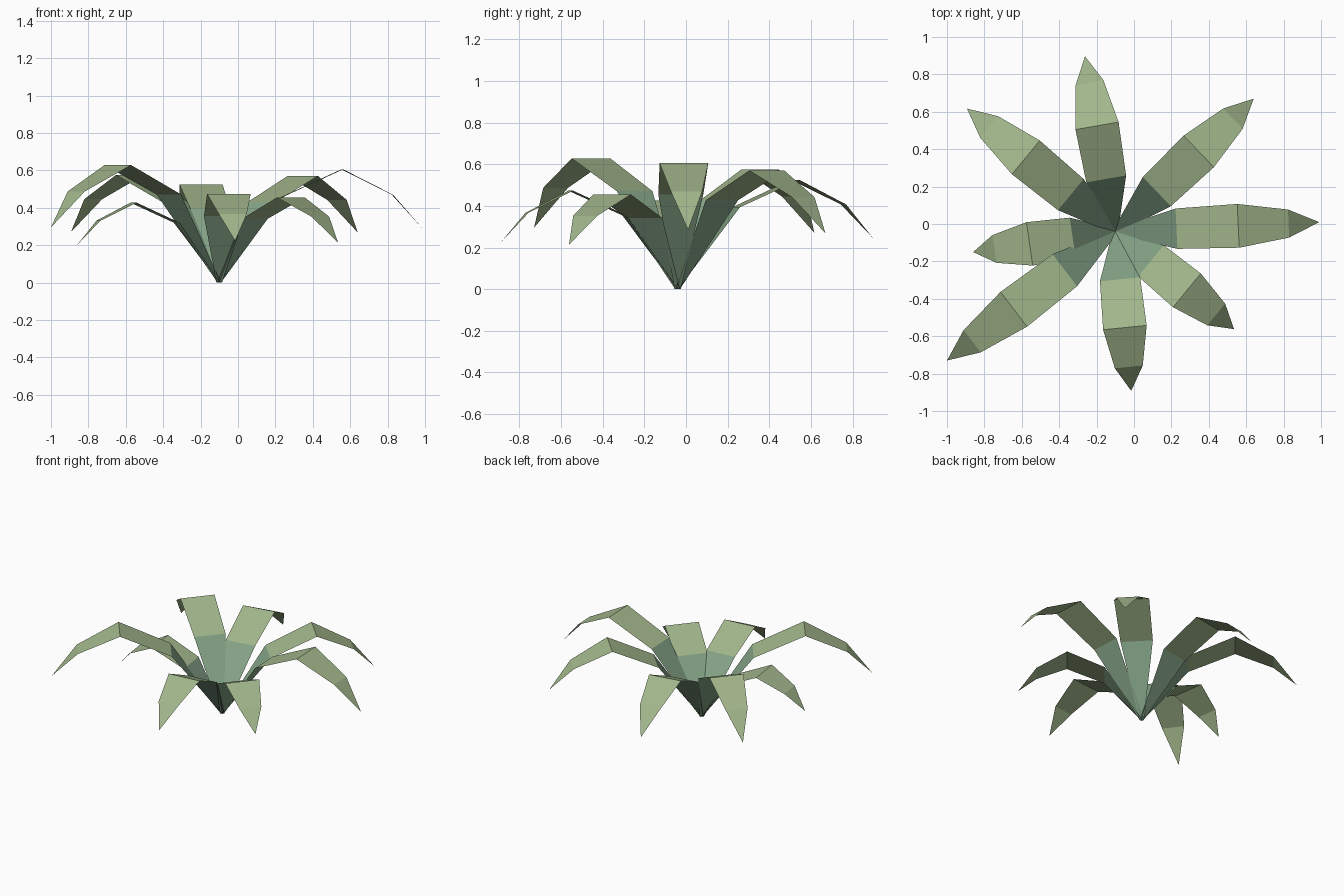
import bpy
from mathutils import Vector

if "Cube" in bpy.data.objects:
    bpy.data.objects.remove(bpy.data.objects["Cube"])


def make_material(name, color):
    m = bpy.data.materials.new(name)
    m.diffuse_color = color
    m.use_nodes = True
    m.node_tree.nodes["Principled BSDF"].inputs["Base Color"].default_value = m.diffuse_color
    return m


leaf_green = make_material("leaf green", (0.36, 0.47, 0.26, 1))
base_green = make_material("base green", (0.24, 0.38, 0.25, 1))

ROOT = Vector((-0.10, -0.04, 0))
# Leaf profile: fraction of reach, fraction of peak height, half width
SECTIONS = [(0.0, 0.0, 0.015), (0.30, 0.75, 0.108),
            (0.603, 1.0, 0.117), (0.85, 0.775, 0.075)]
TIP_HEIGHT = 0.47


# One arching leaf: three folded strips and a pointed tip
def make_leaf(name, tip_x, tip_y, peak):
    reach = Vector((tip_x, tip_y, 0)) - ROOT
    side = Vector((-reach.y, reach.x, 0)).normalized()
    verts = []
    for along, height, half in SECTIONS:
        mid = ROOT + reach * along + Vector((0, 0, peak * height))
        verts += [mid - side * half, mid + side * half]
    verts.append(ROOT + reach + Vector((0, 0, peak * TIP_HEIGHT)))
    faces = [(i, i + 2, i + 3, i + 1) for i in (0, 2, 4)] + [(6, 8, 7)]
    mesh = bpy.data.meshes.new(name)
    mesh.from_pydata(verts, [], faces)
    mesh.materials.append(leaf_green)
    mesh.materials.append(base_green)
    mesh.polygons[0].material_index = 1
    mesh.update()
    bpy.context.collection.objects.link(bpy.data.objects.new(name, mesh))


# Rosette: tip position and peak height of each leaf
LEAVES = {
    "leaf_east": (0.99, 0.01, 0.605),
    "leaf_north_east": (0.64, 0.67, 0.57),
    "leaf_north": (-0.262, 0.897, 0.525),
    "leaf_north_west": (-0.893, 0.617, 0.575),
    "leaf_west": (-0.86, -0.15, 0.427),
    "leaf_south_west": (-1.0, -0.73, 0.628),
    "leaf_south": (-0.015, -0.892, 0.473),
    "leaf_south_east": (0.535, -0.562, 0.455),
}
for leaf_name, values in LEAVES.items():
    make_leaf(leaf_name, *values)
